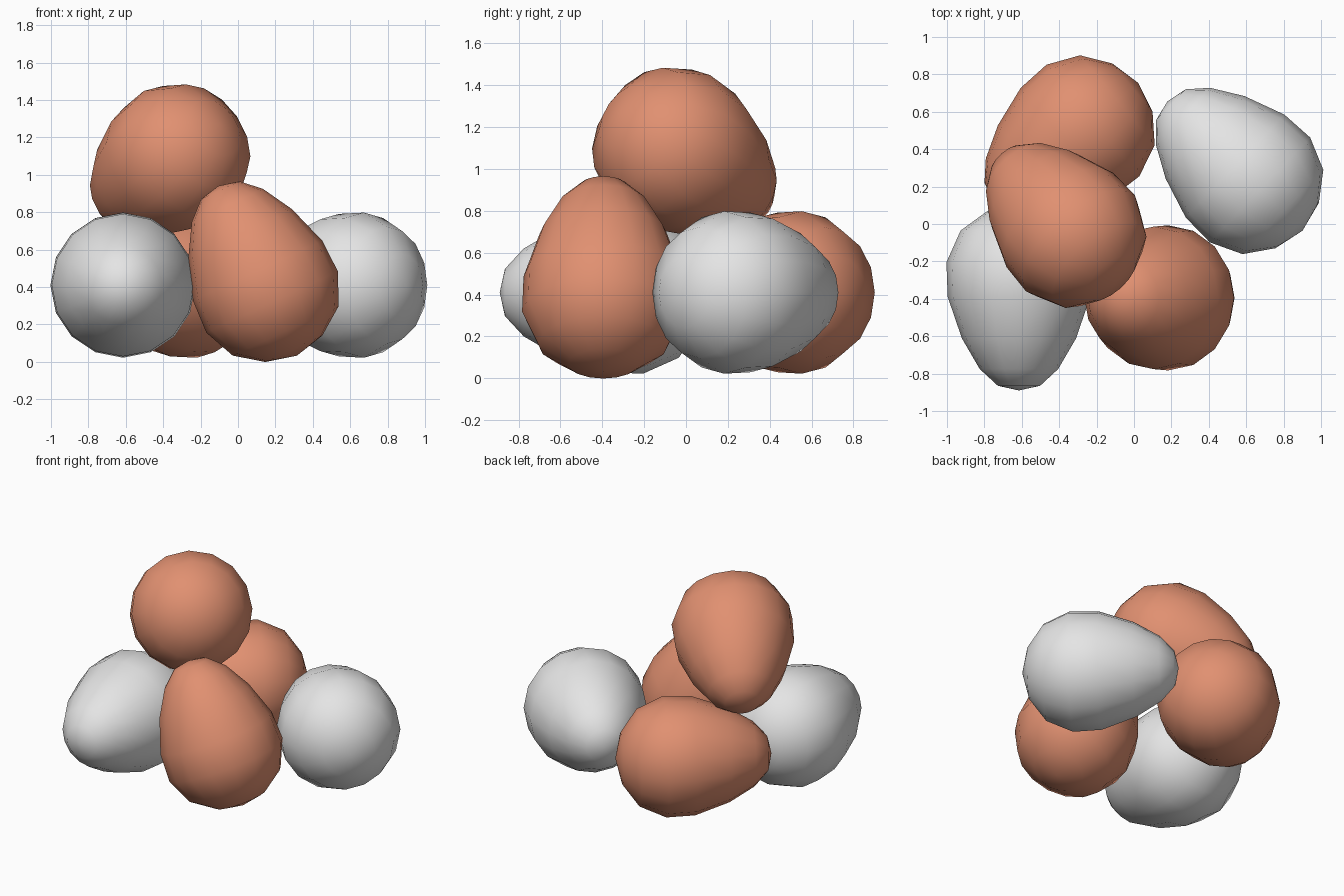
import bpy, bmesh, math
from mathutils import Vector

if "Cube" in bpy.data.objects:
    bpy.data.objects.remove(bpy.data.objects["Cube"])

def material(name, rgb):
    m = bpy.data.materials.new(name)
    m.diffuse_color = (*rgb, 1)
    m.use_nodes = True
    m.node_tree.nodes["Principled BSDF"].inputs["Base Color"].default_value = m.diffuse_color
    return m

BROWN = material("brown shell", (0.75, 0.28, 0.165))
WHITE = material("white shell", (0.78, 0.78, 0.78))

# Egg profile along its axis (height, radius), blunt end first
PROFILE = [(-0.46, 0.168), (-0.355, 0.312), (-0.185, 0.388), (0.0, 0.381),
           (0.222, 0.305), (0.385, 0.21), (0.475, 0.113)]
SIDES = 16

def egg(name, centre, tip_direction, mat):
    bm = bmesh.new()
    rings = [[bm.verts.new((r * math.cos(2 * math.pi * i / SIDES),
                            r * math.sin(2 * math.pi * i / SIDES), h))
              for i in range(SIDES)] for h, r in PROFILE]
    blunt, tip = bm.verts.new((0, 0, -0.5)), bm.verts.new((0, 0, 0.5))
    for i in range(SIDES):
        j = (i + 1) % SIDES
        for a, b in zip(rings, rings[1:]):
            bm.faces.new((a[i], a[j], b[j], b[i]))
        bm.faces.new((blunt, rings[0][j], rings[0][i]))
        bm.faces.new((tip, rings[-1][i], rings[-1][j]))
    # Turn the egg so its narrow end points the right way
    q = Vector(tip_direction).to_track_quat('Z', 'Y')
    bm.transform(q.to_matrix().to_4x4())
    bmesh.ops.recalc_face_normals(bm, faces=bm.faces)
    for f in bm.faces:
        f.smooth = True
    mesh = bpy.data.meshes.new(name)
    bm.to_mesh(mesh)
    bm.free()
    mesh.materials.append(mat)
    ob = bpy.data.objects.new(name, mesh)
    ob.location = centre
    bpy.context.collection.objects.link(ob)

# Four eggs on the ground, one resting on top
egg("white_egg_left", (-0.615, -0.39, 0.41), (0, -1, 0), WHITE)
egg("white_egg_right", (0.54, 0.31, 0.41), (-0.72, 0.69, 0), WHITE)
egg("brown_egg_front", (0.105, -0.395, 0.487), (-0.42, 0, 0.906), BROWN)
egg("brown_egg_back", (-0.362, 0.435, 0.41), (-0.77, -0.64, 0), BROWN)
egg("brown_egg_top", (-0.395, 0.02, 1.045), (-0.59, 0.67, -0.45), BROWN)
